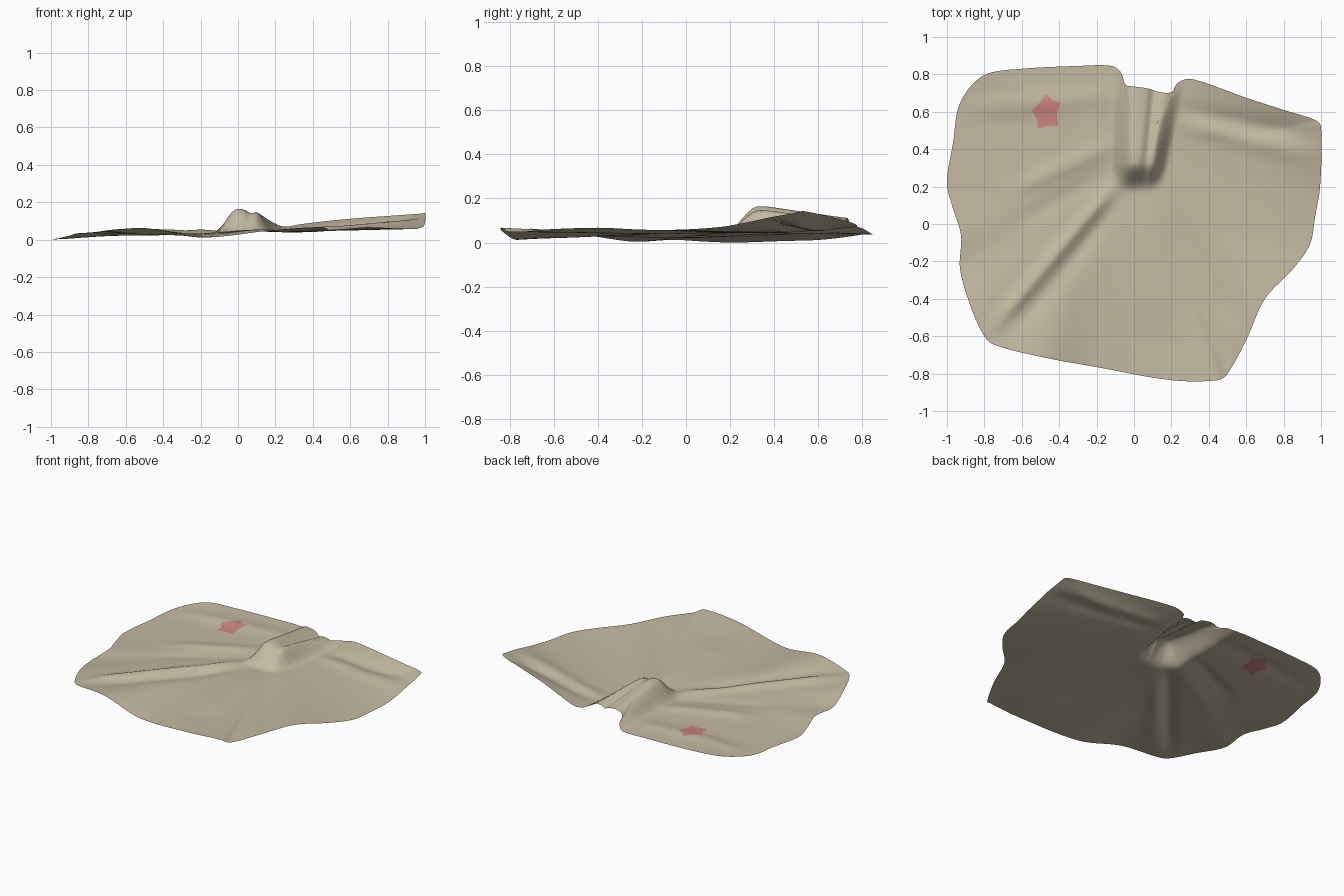
import bpy, bmesh, math
from mathutils import Vector

if "Cube" in bpy.data.objects:
    bpy.data.objects.remove(bpy.data.objects["Cube"])

# Outline of the sheet: x, y and rim height, counter-clockwise
RIM = [Vector(p) for p in (
    (1, .52, .15), (.97, .555, .147), (.8, .61, .135), (.6, .675, .12), (.45, .73, .105),
    (.33, .77, .09), (.28, .775, .08), (.23, .75, .065), (.2, .705, .055), (.14, .705, .05),
    (.07, .725, .05), (0, .735, .05), (-.045, .745, .05), (-.07, .81, .045), (-.12, .845, .045),
    (-.3, .845, .045), (-.6, .83, .045), (-.78, .805, .045), (-.87, .74, .035), (-.94, .62, .02),
    (-.965, .45, .015), (-1, .22, .008), (-.97, .09, .012), (-.925, -.06, .02), (-.93, -.24, .012),
    (-.87, -.45, .04), (-.8, -.6, .045), (-.75, -.645, .05), (-.5, -.71, .07), (-.2, -.765, .02),
    (.2, -.835, .06), (.45, -.835, .075), (.5, -.8, .055), (.6, -.62, .068), (.7, -.4, .075),
    (.85, -.24, .068), (.94, -.11, .065), (.97, .05, .07), (.995, .2, .085))]
CENTRE = Vector((.03, .35, 0))
RINGS, STEPS = 64, 8

# Soft folds: start x, y, end x, y, height, width
FOLDS = ((-.72, -.52, -.13, .17, .022, .045), (-.6, -.52, -.12, .08, -.012, .05),
         (-.6, .2, -.12, .42, .012, .05), (-.85, .62, -.15, .68, .010, .06),
         (-.6, .02, -.15, .27, -.008, .05), (.3, .52, .9, .38, .012, .05),
         (.3, .6, .95, .47, -.012, .05), (.05, .1, .1, -.5, .012, .14),
         (.2, .05, .5, -.5, -.007, .08), (-.25, .1, -.25, -.6, -.008, .1))

# Corners of the star patch
STAR = ((-.47, .695), (-.435, .66), (-.395, .65), (-.412, .59), (-.405, .522),
        (-.455, .528), (-.515, .51), (-.518, .56), (-.548, .605), (-.51, .643))


def smooth(v):
    v = min(1, max(0, v))
    return v * v * (3 - 2 * v)


def fold(x, y, x1, y1, x2, y2, h, w):
    dx, dy = x2 - x1, y2 - y1
    length = math.hypot(dx, dy)
    u = ((x - x1) * dx + (y - y1) * dy) / length
    v = ((x - x1) * dy - (y - y1) * dx) / length
    end = smooth((u + .15) / .3) * smooth((length + .15 - u) / .3)
    return h * end * math.exp(-(v / w) ** 2)


def hump(x, y):
    """Raised tent under the notch, with two ridges along its top."""
    right = .12 + .22 * (y - .25)
    mask = smooth((x + .13) / .12) * smooth((right + .05 - x) / .1) * smooth((y - .17) / .16)
    top = .125 - .15 * max(0, y - .36) - .16 * abs(x - .01)
    valley = .016 * math.exp(-((x - .075 - .1 * (y - .4)) / .025) ** 2)
    return mask * (top - valley)


def height(x, y, t, rim_z):
    base = .048 + .012 * x
    z = base + (rim_z - base) * t ** 3
    return z + hump(x, y) + sum(fold(x, y, *f) for f in FOLDS)


def closed_spline(pts):
    """Smooth closed curve with tangents scaled to the spacing."""
    n, out = len(pts), []
    gap = [(pts[(i + 1) % n] - pts[i]).length for i in range(n)]
    tan = [(pts[(i + 1) % n] - pts[i - 1]) / (gap[i] + gap[i - 1]) for i in range(n)]
    for i in range(n):
        a, b = pts[i], pts[(i + 1) % n]
        for k in range(STEPS):
            s = k / STEPS
            out.append(a * (2*s**3 - 3*s**2 + 1) + b * (3*s**2 - 2*s**3)
                       + tan[i] * gap[i] * (s**3 - 2*s**2 + s)
                       + tan[(i + 1) % n] * gap[i] * (s**3 - s**2))
    return out


def in_star(p):
    inside = False
    for (x1, y1), (x2, y2) in zip(STAR, STAR[1:] + STAR[:1]):
        if (y1 > p.y) != (y2 > p.y) and p.x < x1 + (p.y - y1) * (x2 - x1) / (y2 - y1):
            inside = not inside
    return inside


def material(name, rgb):
    m = bpy.data.materials.new(name)
    m.diffuse_color = (*rgb, 1)
    m.use_nodes = True
    m.node_tree.nodes["Principled BSDF"].inputs["Base Color"].default_value = m.diffuse_color
    return m


# Draped sheet: rings of faces spreading from the hump to the rim
bm = bmesh.new()
rim = closed_spline(RIM)
n = len(rim)
middle = bm.verts.new((CENTRE.x, CENTRE.y, height(CENTRE.x, CENTRE.y, 0, 0)))
rings = []
for r in range(1, RINGS + 1):
    t = r / RINGS
    ring = []
    for p in rim:
        x = CENTRE.x + (p.x - CENTRE.x) * t
        y = CENTRE.y + (p.y - CENTRE.y) * t
        ring.append(bm.verts.new((x, y, height(x, y, t, p.z))))
    rings.append(ring)
for i in range(n):
    j = (i + 1) % n
    bm.faces.new((middle, rings[0][i], rings[0][j]))
    for a, b in zip(rings, rings[1:]):
        bm.faces.new((a[i], b[i], b[j], a[j]))

# Star patch: cut its edges into the sheet, then colour the faces inside
heart = Vector((-.47, .6))
for (x1, y1), (x2, y2) in zip(STAR, STAR[1:] + STAR[:1]):
    faces = [f for f in bm.faces if (f.calc_center_median().xy - heart).length < .14]
    edges = {e for f in faces for e in f.edges}
    verts = {v for f in faces for v in f.verts}
    bmesh.ops.bisect_plane(bm, geom=list(verts) + list(edges) + faces, dist=1e-6,
                           plane_co=(x1, y1, 0), plane_no=(y2 - y1, x1 - x2, 0))
for f in bm.faces:
    f.smooth = True
    f.material_index = int(in_star(f.calc_center_median()))

# Rest the lowest point on the ground
low = min(v.co.z for v in bm.verts)
for v in bm.verts:
    v.co.z -= low

mesh = bpy.data.meshes.new("draped_sheet")
bm.to_mesh(mesh)
bm.free()
mesh.materials.append(material("beige cloth", (.56, .495, .36)))
mesh.materials.append(material("faded pink", (.62, .24, .22)))
sheet = bpy.data.objects.new("draped_sheet", mesh)
bpy.context.collection.objects.link(sheet)
